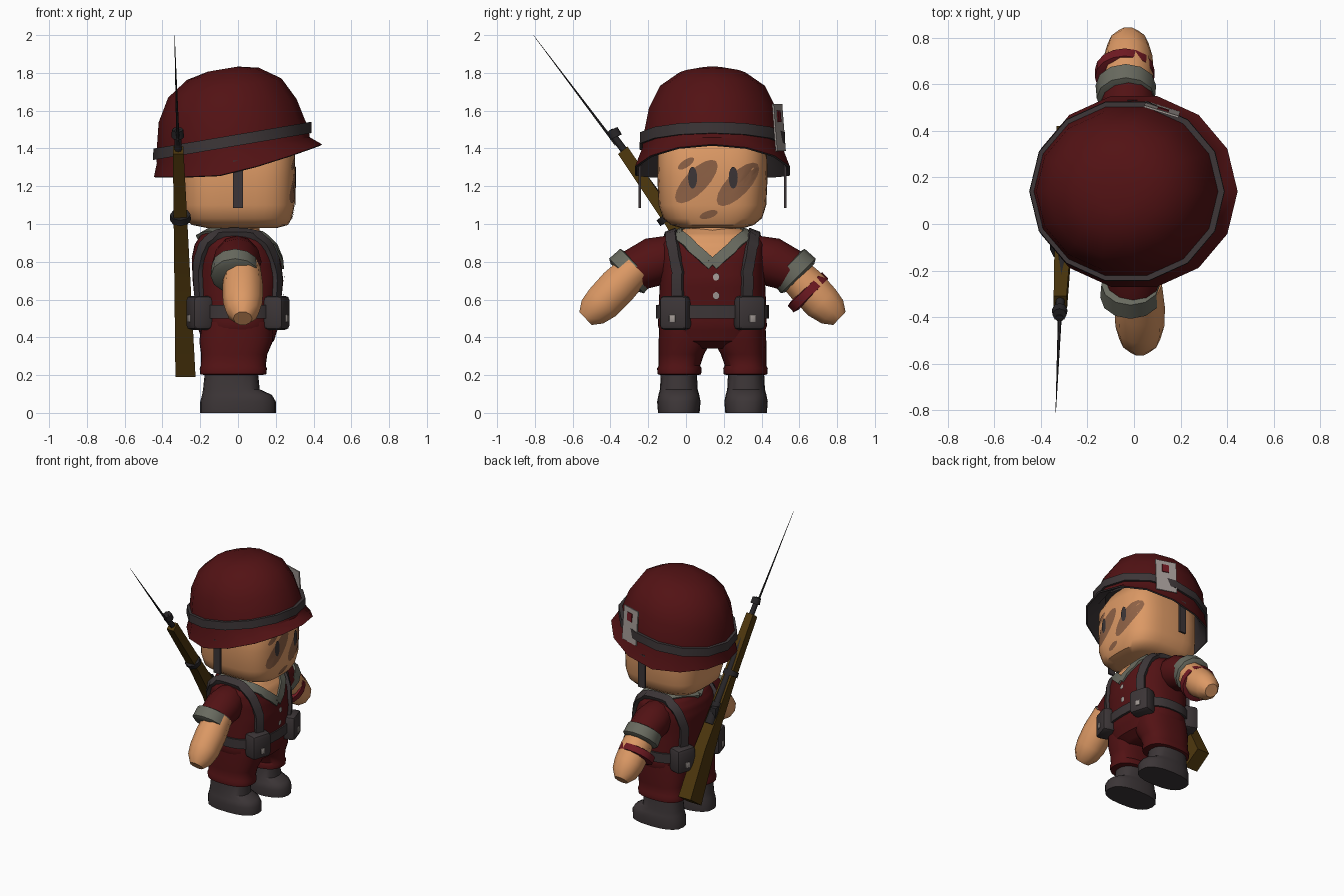
import bpy, bmesh, math
from mathutils import Vector, Matrix
from mathutils.bvhtree import BVHTree

if "Cube" in bpy.data.objects:
    bpy.data.objects.remove(bpy.data.objects["Cube"], do_unlink=True)

MID = 0.14  # y of the figure's symmetry plane


def material(name, r, g, b):
    m = bpy.data.materials.new(name)
    m.use_nodes = True
    m.diffuse_color = (r, g, b, 1)
    bsdf = m.node_tree.nodes["Principled BSDF"]
    bsdf.inputs["Base Color"].default_value = (r, g, b, 1)
    bsdf.inputs["Roughness"].default_value = 0.8
    return m


MAROON = material("maroon cloth", 0.085, 0.006, 0.007)
SKIN = material("skin", 0.72, 0.32, 0.13)
CHARCOAL = material("charcoal leather", 0.045, 0.036, 0.038)
SLATE = material("grey green cloth", 0.14, 0.145, 0.115)
RED = material("armband red", 0.16, 0.01, 0.016)
WOOD = material("dark wood", 0.075, 0.038, 0.004)
PALE = material("pale grey", 0.36, 0.32, 0.30)
SMUDGE = material("smudged skin", 0.27, 0.12, 0.06)
METAL = material("gun metal", 0.02, 0.018, 0.02)


def finish(name, bm, mats, angle=40, recalc=True):
    if recalc:
        bmesh.ops.recalc_face_normals(bm, faces=bm.faces)
    me = bpy.data.meshes.new(name)
    bm.to_mesh(me)
    bm.free()
    for m in mats:
        me.materials.append(m)
    me.shade_smooth()
    me.set_sharp_from_angle(angle=math.radians(angle))
    ob = bpy.data.objects.new(name, me)
    bpy.context.scene.collection.objects.link(ob)
    return ob


def loft(name, rings, mats, caps=True, loop=False, angle=40, rule=None):
    """Skin a list of equal point rings; rule(face centre, row) picks the material."""
    bm = bmesh.new()
    vs = [[bm.verts.new(p) for p in r] for r in rings]
    n = len(vs[0])
    for i in range(len(vs) if loop else len(vs) - 1):
        a, b = vs[i], vs[(i + 1) % len(vs)]
        for j in range(n):
            k = (j + 1) % n
            f = bm.faces.new((a[j], a[k], b[k], b[j]))
            if rule:
                f.material_index = rule(f.calc_center_median(), i)
    if caps and not loop:
        for r, row in ((vs[0], 0), (vs[-1], len(vs) - 2)):
            f = bm.faces.new(r)
            if rule:
                f.material_index = rule(f.calc_center_median(), row)
    return finish(name, bm, mats, angle)


def oval(z, cx, hx, hy, cy=MID, n=32, power=2.5, slope=0.0):
    """Horizontal superellipse ring, optionally sloping along x."""
    pts = []
    for i in range(n):
        a = math.tau * i / n
        c, s = math.cos(a), math.sin(a)
        x = hx * math.copysign(abs(c) ** (2 / power), c)
        y = hy * math.copysign(abs(s) ** (2 / power), s)
        pts.append(Vector((cx + x, cy + y, z + slope * x)))
    return pts


def tube(name, path, mat, n=12, angle=50):
    """Round limb through (x, y, z, radius) points."""
    p = [Vector(q[:3]) for q in path]
    rings = []
    for i, q in enumerate(path):
        t = (p[min(i + 1, len(p) - 1)] - p[max(i - 1, 0)]).normalized()
        u = (Vector((1, 0, 0)) - t * t.x).normalized()
        v = t.cross(u)
        rings.append([p[i] + q[3] * (u * math.cos(math.tau * k / n) + v * math.sin(math.tau * k / n))
                      for k in range(n)])
    return loft(name, rings, [mat], angle=angle)


def block(name, loc, size, mat, yaw=0.0, roll=0.0, bevel=0.0):
    bm = bmesh.new()
    bmesh.ops.create_cube(bm, size=1, matrix=Matrix.Diagonal((*size, 1)))
    if bevel:
        bmesh.ops.bevel(bm, geom=bm.edges[:], offset=bevel, segments=2, affect='EDGES', profile=0.5)
    bm.transform(Matrix.Translation(loc) @ Matrix.Rotation(yaw, 4, 'Z') @ Matrix.Rotation(roll, 4, 'X'))
    return finish(name, bm, [mat])


def tree_of(ob):
    return BVHTree.FromPolygons([v.co for v in ob.data.vertices], [p.vertices[:] for p in ob.data.polygons])


def strap(name, path, width, mat, tree, lift=0.016):
    """Flat ribbon laid on a surface along a rough path."""
    pts = [Vector(a).lerp(Vector(b), k / 4) for a, b in zip(path, path[1:]) for k in range(4)] + [Vector(path[-1])]
    hits = [tree.find_nearest(p)[:2] for p in pts]
    rings = []
    for i, (p, nrm) in enumerate(hits):
        t = hits[min(i + 1, len(hits) - 1)][0] - hits[max(i - 1, 0)][0]
        side = t.cross(nrm).normalized() * width / 2
        up, down = nrm * lift, nrm * -0.02
        rings.append([p + side + up, p - side + up, p - side + down, p + side + down])
    return loft(name, rings, [mat])


def decal(name, y, z, ry, rz, turn, mat, tree, lift):
    """Thin painted oval on the +x side of a surface."""
    bm = bmesh.new()
    rows = []
    for f in (0.02, 0.5, 1):
        row = []
        for i in range(16):
            a = math.tau * i / 16
            u, v = f * ry * math.cos(a), f * rz * math.sin(a)
            q = Vector((1, y + u * math.cos(turn) - v * math.sin(turn), z + u * math.sin(turn) + v * math.cos(turn)))
            hit = tree.ray_cast(q, Vector((-1, 0, 0)))[0]
            row.append(bm.verts.new(hit + Vector((lift, 0, 0))))
        rows.append(row)
    bm.faces.new(rows[0])
    for a, b in zip(rows, rows[1:]):
        for i in range(16):
            bm.faces.new((a[i - 1], b[i - 1], b[i], a[i]))
    return finish(name, bm, [mat], recalc=False)


# Torso, with bare skin inside the V of the collar
keys = [(.34, 0, .12, .16), (.38, 0, .19, .26), (.46, 0, .215, .288), (.56, 0, .225, .285), (.7, 0, .24, .278),
        (.82, -.01, .235, .28), (.89, -.015, .215, .275), (.94, -.02, .18, .24), (.975, -.02, .12, .15)]
rows = [[u + (v - u) * k / 4 for u, v in zip(a, b)] for a, b in zip(keys, keys[1:]) for k in range(4)] + [keys[-1]]
torso = loft("torso", [oval(*r, n=48) for r in rows], [MAROON, SKIN],
             rule=lambda c, i: int(c.x > 0 and c.z > 0.8 + 0.8 * abs(c.y - MID)))
body = tree_of(torso)
tube("neck", [(-.01, MID, .9, .13), (-.01, MID, 1.02, .12)], SKIN)

# Belt and shirt buttons
loft("belt", [oval(z, 0, .225 + d, .287 + d) for z, d in ((.5, -.02), (.5, .012), (.57, .012), (.57, -.02))],
     [CHARCOAL], loop=True)
for i, z in enumerate((.72, .62)):
    decal(f"shirt_button_{i}", MID + .02, z, .018, .02, 0, PALE, body, .008)

for s, side in ((-1, "right"), (1, "left")):
    # Collar and shoulder strap
    strap(f"collar_{side}", [(.25, MID, .785), (.2, MID + s * .1, .87), (.1, MID + s * .19, .95),
                             (-.1, MID + s * .17, .96), (-.2, MID, .95)], .06, SLATE, body, .012)
    half = [(.24, .2, .56), (.24, .2, .75), (.18, .215, .88), (.08, .22, .96)]
    path = half + [(-x, y, z) for x, y, z in reversed(half)]
    strap(f"shoulder_strap_{side}", [(x, MID + s * y, z) for x, y, z in path], .06, CHARCOAL, body, .022)

    # Pouches on the belt, front and back
    for d, where in ((1, "front"), (-1, "back")):
        loc = Vector((d * .205, MID + s * .195, .53))
        yaw = d * s * .3
        block(f"{where}_pouch_{side}", loc, (.11, .155, .18), CHARCOAL, yaw, bevel=.025)
        out = Matrix.Rotation(yaw, 3, 'Z') @ Vector((d * .057, 0, -.03))
        block(f"{where}_pouch_stud_{side}", loc + out, (.012, .035, .04), PALE, yaw, bevel=.005)

    # Sleeve, cuff, bare forearm with rounded hand
    lean = -.015 - s * .01

    def limb(x, points):
        return [(x, MID + s * o, z, r) for o, z, r in points]
    tube(f"sleeve_{side}", limb(lean, [(.15, .83, .09), (.22, .825, .115), (.31, .8, .13), (.44, .745, .11)]), MAROON)
    tube(f"sleeve_cuff_{side}", limb(lean - .01, [(.395, .785, .1), (.4, .78, .125), (.455, .725, .13),
                                                 (.465, .715, .105)]), SLATE)
    tube(f"forearm_{side}", limb(-s * .025, [(.4, .77, .095), (.5, .67, .108), (.58, .585, .105), (.635, .535, .088),
                                            (.672, .5, .05)]), SKIN, n=10)

    # Trouser leg and boot
    leg = [(.48, 0, .19, .14, .14), (.38, -.01, .195, .14, .145), (.31, -.02, .175, .12, .165),
           (.25, -.025, .172, .11, .175), (.235, -.025, .178, .118, .175), (.205, -.025, .175, .115, .175),
           (.2, -.025, .15, .1, .175)]
    loft(f"trouser_leg_{side}", [oval(z, c, hx, hy, MID + s * o) for z, c, hx, hy, o in leg], [MAROON])
    boot = [(0, 0, .2, .11), (.06, 0, .2, .115), (.095, -.005, .185, .108), (.125, -.035, .15, .1),
            (.22, -.035, .14, .095)]
    loft(f"boot_{side}", [oval(*b, cy=MID + s * .178, n=20) for b in boot], [CHARCOAL])

    # Loose chin strap hanging from the helmet
    block(f"chin_strap_{side}", (0, MID + s * .385, 1.21), (.055, .014, .25), CHARCOAL)

# Armband on the left arm only
tube("armband", [(-.04, .625, .66, .1), (-.04, .63, .655, .128), (-.04, .662, .622, .128), (-.04, .667, .617, .1)], RED, 16)

# Head
skull = [(.98, .02, .19, .17), (.995, .01, .255, .22), (1.03, 0, .285, .262), (1.1, 0, .3, .285), (1.25, 0, .302, .292),
         (1.4, 0, .3, .288), (1.52, -.02, .25, .24), (1.58, -.03, .15, .15)]
head = loft("head", [oval(*k, power=3.2, n=40) for k in skull], [SKIN])
face = tree_of(head)
for i, m in enumerate([(.055, 1.225, .15, .06, .8), (.275, 1.21, .15, .06, .8), (.345, 1.25, .06, .022, .9),
                       (.0, 1.32, .05, .02, .6), (.12, 1.05, .05, .02, .3)]):
    decal(f"face_smudge_{i}", *m, SMUDGE, face, .004)
for y, side in ((.035, "right"), (.25, "left")):
    decal(f"eye_{side}", y, 1.245, .024, .058, 0, CHARCOAL, face, .008)


# Helmet: tilted dome, drooping brim and dark lining
def brim(rx, ry, drop):
    pts = oval(0, 0, rx, ry, n=14, power=2)
    for p in pts:
        p.z = 1.25 + drop + .17 * max(0, (p.x + .15) / .59) ** 1.3
    return pts


def dome(z, cx, rx, ry):
    return oval(z, cx, rx, ry, n=14, power=2, slope=.17)


shell = [dome(1.82, -.08, .08, .08), dome(1.795, -.08, .19, .18), dome(1.72, -.07, .3, .285),
         dome(1.6, -.055, .365, .345), dome(1.44, -.03, .402, .377), dome(1.39, -.025, .405, .38),
         brim(.445, .42, 0), brim(.435, .41, -.004), dome(1.38, -.02, .37, .345), dome(1.5, -.03, .33, .31)]
loft("helmet", shell, [MAROON, CHARCOAL], rule=lambda c, i: int(i >= 6), angle=45)
loft("helmet_band", [dome(z, -.03, .402 + d, .377 + d) for z, d in ((1.41, -.02), (1.41, .018), (1.47, .016), (1.47, -.02))],
     [CHARCOAL], loop=True)

# Card tucked under the band
block("tucked_card", (.12, .492, 1.51), (.155, .009, .25), PALE, -.3, .08)
block("card_spot", (.125, .489, 1.57), (.05, .014, .06), RED, -.3, .08)


# Rifle slung across the back, thinner toward the muzzle
def slung(y, z, across=0.0):
    k = (z - .25) / 1.25
    return Vector((-.28 - .04 * k + across * (.052 - .026 * k), y, z))


stock = [(-.31, 1.41), (-.03, 1.0), (.15, .74), (.25, .6), (.42, .28), (.29, .19), (.14, .53), (.06, .7), (-.1, .98),
         (-.36, 1.37)]
loft("rifle_stock", [[slung(y, z, a) for y, z in stock] for a in (-1, 1)], [WOOD])


def rod(name, a, b, r1, r2, n=8):
    tube(name, [(*slung(*a), r1), (*slung(*b), r2)], METAL, n)


rod("rifle_barrel", (.06, .86), (-.405, 1.495), .026, .018)
rod("muzzle_sight", (-.37, 1.46), (-.39, 1.5), .034, .03)
rod("bayonet", (-.37, 1.42), (-.808, 2.0), .009, .001, 6)
rod("barrel_band", (-.09, 1.02), (-.11, 1.05), .055, .055)
rod("receiver", (.14, .74), (.05, .87), .036, .036)
block("rifle_bolt", (-.31, .1, .81), (.05, .05, .1), METAL, bevel=.01)
